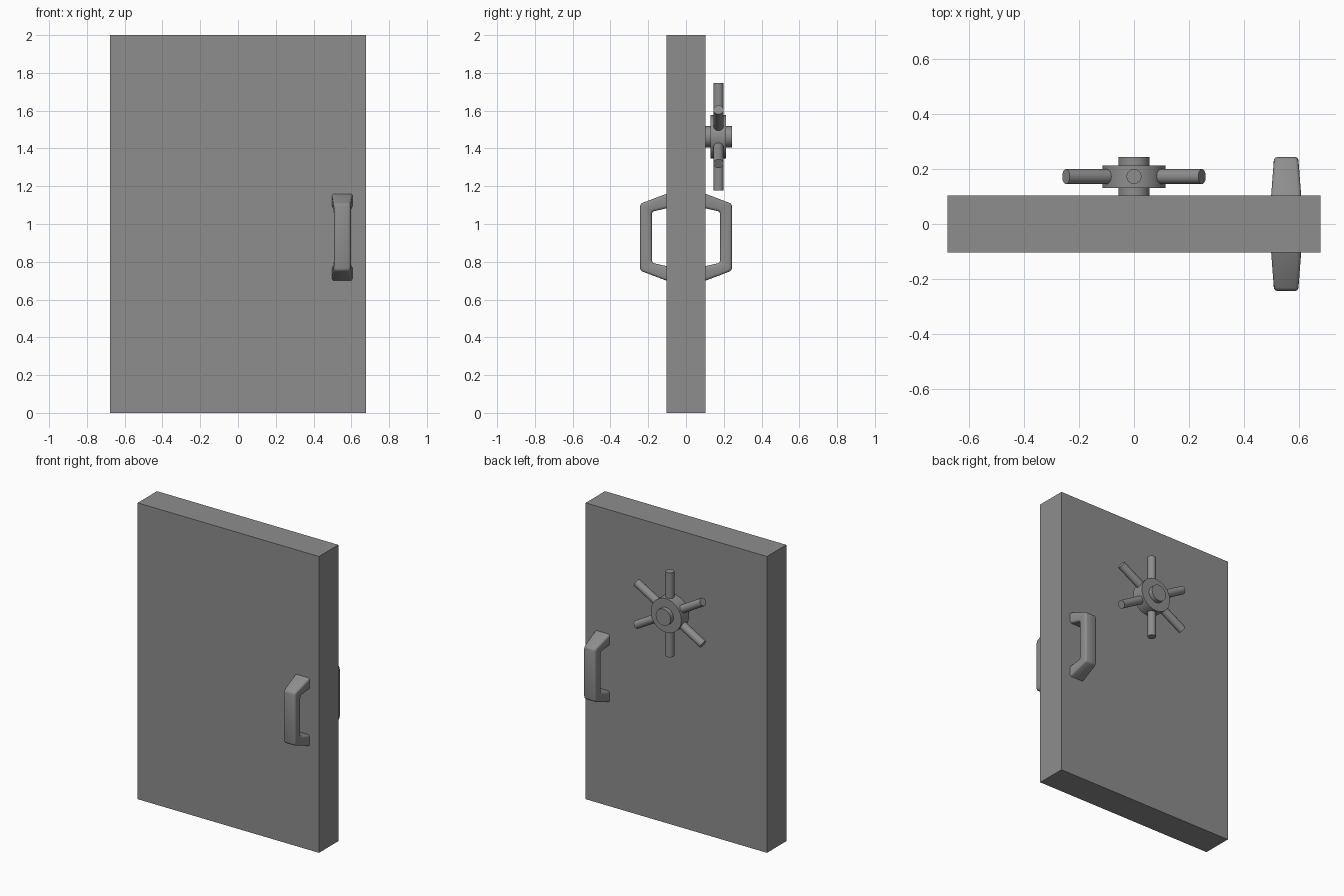
import bpy, bmesh, math
from mathutils import Vector

if "Cube" in bpy.data.objects:
    bpy.data.objects.remove(bpy.data.objects["Cube"], do_unlink=True)

steel = bpy.data.materials.new("grey steel")
steel.use_nodes = True
colour = (0.27, 0.27, 0.27, 1)
steel.diffuse_color = colour
steel.node_tree.nodes["Principled BSDF"].inputs["Base Color"].default_value = colour

FACE = 0.103                    # half the door thickness
HUB = Vector((0, 0.172, 1.462))


def finish(obj, name, smooth=True):
    obj.name = name
    obj.data.materials.append(steel)
    if smooth:
        bpy.ops.object.select_all(action='DESELECT')
        obj.select_set(True)
        bpy.context.view_layer.objects.active = obj
        bpy.ops.object.shade_smooth_by_angle(angle=math.radians(35))
    return obj


def rod(name, start, end, radius, sides=32):
    axis = end - start
    bpy.ops.mesh.primitive_cylinder_add(
        vertices=sides, radius=radius, depth=axis.length,
        location=(start + end) / 2,
        rotation=axis.to_track_quat('Z', 'Y').to_euler())
    return finish(bpy.context.object, name)


def pull_handle(name, side):
    # Each section: outer (y, z), inner (y, z), half width; z from handle middle
    foot = ((0.095, 0.233), (0.095, 0.155), 0.055)
    corner = ((0.243, 0.177), (0.181, 0.135), 0.045)
    bm = bmesh.new()
    rings = []
    for (outer, inner, half), up in ((foot, 1), (corner, 1), (corner, -1), (foot, -1)):
        rings.append([bm.verts.new((0.552 + s * half, side * p[0], 0.93 + up * p[1]))
                      for p, s in ((outer, -1), (outer, 1), (inner, 1), (inner, -1))])
    for a, b in zip(rings, rings[1:]):
        for i in range(4):
            j = (i + 1) % 4
            bm.faces.new((a[i], a[j], b[j], b[i]))
    bm.faces.new(rings[0])
    bm.faces.new(rings[-1])
    bmesh.ops.recalc_face_normals(bm, faces=bm.faces)
    # Soften every edge except those buried in the door
    edges = [e for e in bm.edges
             if max(abs(v.co.y) for v in e.verts) > 0.15]
    bmesh.ops.bevel(bm, geom=edges, offset=0.013, segments=3,
                    profile=0.5, affect='EDGES')
    mesh = bpy.data.meshes.new(name)
    bm.to_mesh(mesh)
    bm.free()
    obj = bpy.data.objects.new(name, mesh)
    bpy.context.collection.objects.link(obj)
    finish(obj, name)


# Door slab
bpy.ops.mesh.primitive_cube_add(size=1, location=(0, 0, 1))
slab = bpy.context.object
slab.scale = (1.354, 2 * FACE, 2)
finish(slab, "door_slab", smooth=False)

# Pull handles on both faces
pull_handle("front_handle", -1)
pull_handle("back_handle", 1)

# Locking wheel on the back: shaft, hub disc and six spokes
rod("wheel_shaft", Vector((0, 0.095, HUB.z)), Vector((0, 0.243, HUB.z)), 0.056)
rod("wheel_hub", Vector((0, 0.13, HUB.z)), Vector((0, 0.213, HUB.z)), 0.114, 48)
for i in range(6):
    a = math.radians(90 + 60 * i)
    out = Vector((math.cos(a), 0, math.sin(a)))
    rod(f"wheel_spoke_{i + 1}", HUB + out * 0.05, HUB + out * 0.285, 0.027, 24)
